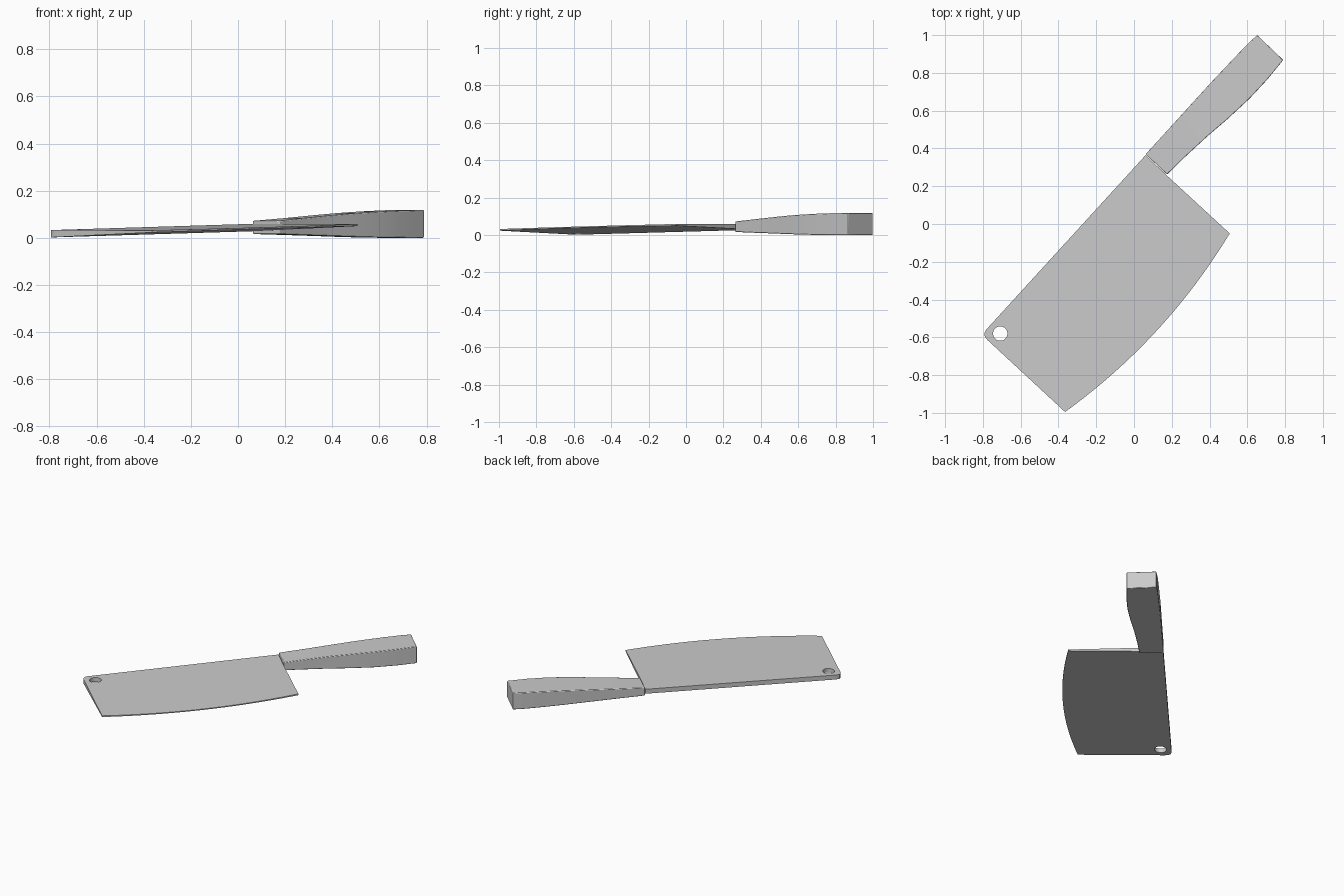
import bpy, bmesh, math
from mathutils import Vector

if "Cube" in bpy.data.objects:
    bpy.data.objects.remove(bpy.data.objects["Cube"])

ALONG = Vector((0.681, 0.732))      # spine direction, tip to handle
ACROSS = Vector((0.732, -0.681))    # spine to cutting edge
TIP = Vector((-0.79, -0.575))


def finish(name, bm, bevel=0):
    bmesh.ops.recalc_face_normals(bm, faces=bm.faces)
    mesh = bpy.data.meshes.new(name)
    bm.to_mesh(mesh)
    bm.free()
    ob = bpy.data.objects.new(name, mesh)
    bpy.context.collection.objects.link(ob)
    if bevel:
        mod = ob.modifiers.new("bevel", 'BEVEL')
        mod.width, mod.segments, mod.limit_method = bevel, 2, 'ANGLE'
        mod.angle_limit = math.radians(40)
    bpy.ops.object.select_all(action='DESELECT')
    bpy.context.view_layer.objects.active = ob
    ob.select_set(True)
    bpy.ops.object.shade_smooth_by_angle(angle=math.radians(30))
    return ob


def blade_z(p, side):
    # gently tilted wedge: thick at the spine, thin at the edge
    u, v = (p - TIP).dot(ALONG), (p - TIP).dot(ACROSS)
    return 0.0172 + 0.021 * u + 0.0175 * v + side * (0.0155 - 0.0185 * v)


# blade outline: rounded tip, bowed cutting edge, heel, spine
outline = [Vector(p) for p in [(-0.765, -0.54), (-0.783, -0.560), (-0.793, -0.58),
                               (-0.789, -0.597), (-0.775, -0.615)]]
a, b = Vector((-0.365, -0.995)), Vector((0.507, -0.05))
for i in range(25):
    t = i / 24
    outline.append(a.lerp(b, t) + ACROSS * 0.065 * 4 * t * (1 - t))
outline += [Vector((0.165, 0.265)), Vector((0.062, 0.365))]

bm = bmesh.new()
rings = [[bm.verts.new((p.x, p.y, blade_z(p, s))) for p in outline] for s in (-1, 1)]
n = len(outline)
for ring in rings:
    bm.faces.new(ring)
for i in range(n):
    j = (i + 1) % n
    bm.faces.new((rings[0][i], rings[0][j], rings[1][j], rings[1][i]))
blade = finish("blade", bm)

# hanging hole
bpy.ops.mesh.primitive_cylinder_add(vertices=32, radius=0.038, depth=0.3,
                                    location=(-0.708, -0.58, 0.02))
cutter = bpy.context.object
cutter.name = "hole_cutter"
cutter.hide_render = True
cutter.hide_set(True)
cut = blade.modifiers.new("hole", 'BOOLEAN')
cut.object, cut.operation, cut.solver = cutter, 'DIFFERENCE', 'EXACT'

# handle: rectangular sections (spine side xy, edge side xy, bottom z, top z)
sections = [
    (0.062, 0.370, 0.175, 0.262, 0.016, 0.072),
    (0.190, 0.510, 0.270, 0.355, 0.012, 0.083),
    (0.310, 0.642, 0.385, 0.461, 0.008, 0.095),
    (0.420, 0.762, 0.500, 0.560, 0.004, 0.105),
    (0.520, 0.868, 0.610, 0.662, 0.001, 0.112),
    (0.600, 0.952, 0.705, 0.764, 0.000, 0.116),
    (0.652, 1.000, 0.790, 0.868, 0.000, 0.118)]
bm = bmesh.new()
loops = [[bm.verts.new(c) for c in ((x0, y0, lo), (x1, y1, lo), (x1, y1, hi), (x0, y0, hi))]
         for x0, y0, x1, y1, lo, hi in sections]
for p, q in zip(loops, loops[1:]):
    for i in range(4):
        j = (i + 1) % 4
        bm.faces.new((p[i], p[j], q[j], q[i]))
bm.faces.new(loops[0])
bm.faces.new(loops[-1])
finish("handle", bm, bevel=0.004)
